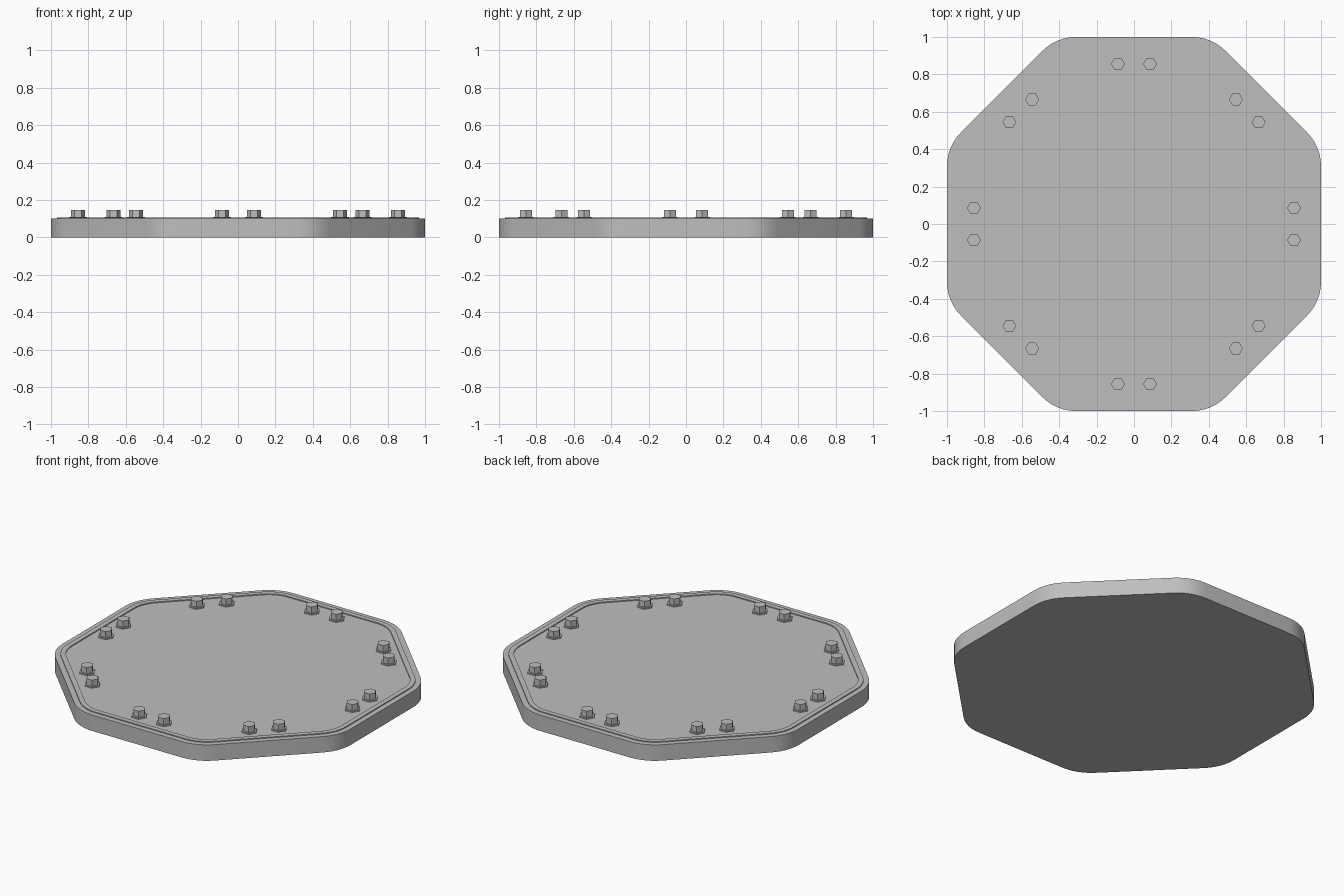
import bpy, bmesh, math

if "Cube" in bpy.data.objects:
    bpy.data.objects.remove(bpy.data.objects["Cube"])

steel = bpy.data.materials.new("grey_steel")
steel.diffuse_color = (0.52, 0.52, 0.52, 1)
steel.use_nodes = True
steel.node_tree.nodes["Principled BSDF"].inputs["Base Color"].default_value = steel.diffuse_color


def octagon(apothem, radius, steps=6):
    """Regular octagon outline with filleted corners."""
    pts = []
    r = max(radius, 0.01)
    corner = (apothem - r) / math.cos(math.pi / 8)
    for k in range(8):
        mid = math.pi / 8 + k * math.pi / 4
        cx, cy = corner * math.cos(mid), corner * math.sin(mid)
        for i in range(steps + 1):
            a = mid - math.pi / 8 + i / steps * math.pi / 4
            pts.append((cx + r * math.cos(a), cy + r * math.sin(a)))
    return pts


def hexagon(cx, cy, r):
    return [(cx + r * math.cos(k * math.pi / 3), cy + r * math.sin(k * math.pi / 3))
            for k in range(6)]


def loft(bm, rings):
    """Skin a stack of (outline, z) rings and cap both ends."""
    loops = [[bm.verts.new((x, y, z)) for x, y in pts] for pts, z in rings]
    n = len(loops[0])
    for a, b in zip(loops, loops[1:]):
        for i in range(n):
            j = (i + 1) % n
            bm.faces.new((a[i], a[j], b[j], b[i]))
    bm.faces.new(loops[0][::-1])
    bm.faces.new(loops[-1])


def finish(name, bm, smooth=False):
    me = bpy.data.meshes.new(name)
    bm.to_mesh(me)
    bm.free()
    me.materials.append(steel)
    ob = bpy.data.objects.new(name, me)
    bpy.context.collection.objects.link(ob)
    if smooth:
        bpy.ops.object.select_all(action='DESELECT')
        ob.select_set(True)
        bpy.context.view_layer.objects.active = ob
        bpy.ops.object.shade_smooth_by_angle(angle=math.radians(30))
    return ob


# cover plate with a low raised bead just inside its edge
TOP, BEAD = 0.1, 0.106
profile = [(1.0, 0), (1.0, TOP), (0.967, TOP), (0.967, BEAD), (0.937, BEAD), (0.937, TOP)]
bm = bmesh.new()
loft(bm, [(octagon(a, a - 0.75), z) for a, z in profile])
finish("cover_plate", bm, smooth=True)

# a pair of flanged hex bolts on each of the eight sides
for k in range(8):
    a = k * math.pi / 4
    for s in (-1, 1):
        u, v = 0.856, s * 0.086
        x = u * math.cos(a) - v * math.sin(a)
        y = u * math.sin(a) + v * math.cos(a)
        bm = bmesh.new()
        loft(bm, [(hexagon(x, y, 0.048), TOP - 0.002), (hexagon(x, y, 0.048), 0.108),
                  (hexagon(x, y, 0.037), 0.108), (hexagon(x, y, 0.037), 0.146)])
        finish(f"bolt_{k + 1}_{'left' if s < 0 else 'right'}", bm)
